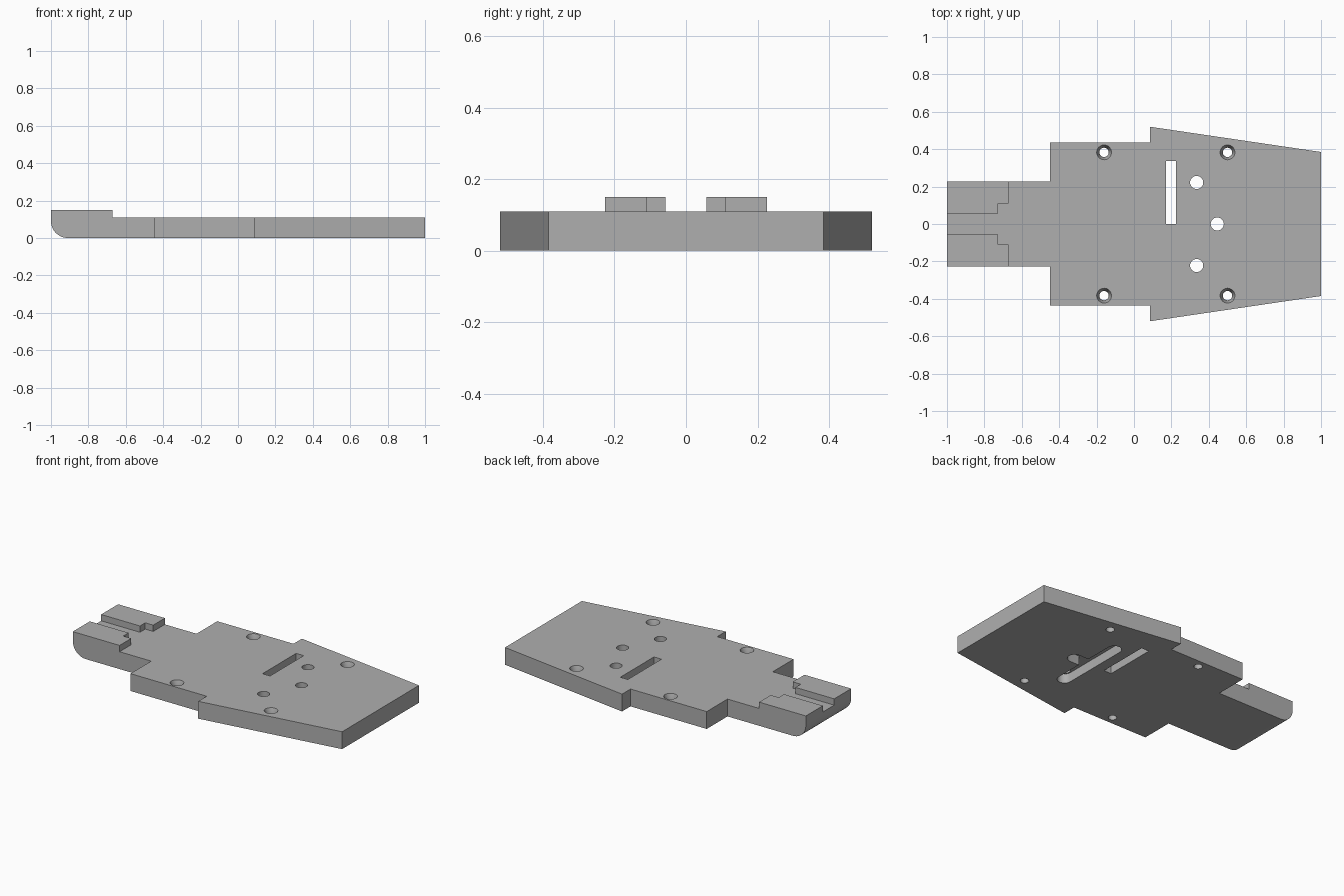
import bpy, bmesh, math

if "Cube" in bpy.data.objects:
    bpy.data.objects.remove(bpy.data.objects["Cube"], do_unlink=True)

TOP = 0.11

grey = bpy.data.materials.new("plain grey")
grey.use_nodes = True
colour = (0.43, 0.43, 0.43, 1)
grey.diffuse_color = colour
grey.node_tree.nodes["Principled BSDF"].inputs["Base Color"].default_value = colour


def add_object(name, bm):
    bmesh.ops.recalc_face_normals(bm, faces=bm.faces)
    mesh = bpy.data.meshes.new(name)
    bm.to_mesh(mesh)
    bm.free()
    mesh.materials.append(grey)
    obj = bpy.data.objects.new(name, mesh)
    bpy.context.collection.objects.link(obj)
    return obj


def prism(outline, z0, z1):
    """Extrude a closed outline upwards."""
    bm = bmesh.new()
    face = bm.faces.new([bm.verts.new((x, y, z0)) for x, y in outline])
    new = bmesh.ops.extrude_face_region(bm, geom=[face])["geom"]
    verts = [v for v in new if isinstance(v, bmesh.types.BMVert)]
    bmesh.ops.translate(bm, verts=verts, vec=(0, 0, z1 - z0))
    return bm


def stadium(a, b, r, n=14):
    """Outline of a round-ended slot from a to b."""
    angle = math.atan2(b[1] - a[1], b[0] - a[0])
    pts = []
    for centre, start in ((b, angle - math.pi / 2), (a, angle + math.pi / 2)):
        for i in range(n + 1):
            t = start + math.pi * i / n
            pts.append((centre[0] + r * math.cos(t), centre[1] + r * math.sin(t)))
    return pts


def cone(x, y, z0, z1, r0, r1):
    bm = bmesh.new()
    bmesh.ops.create_cone(bm, cap_ends=True, segments=32, radius1=r0, radius2=r1, depth=z1 - z0)
    bmesh.ops.translate(bm, verts=bm.verts, vec=(x, y, (z0 + z1) / 2))
    return bm


# Base plate: stepped tongue, middle and tapered end, mirrored across y
half = [(-1, 0.227), (-0.45, 0.227), (-0.45, 0.435), (0.085, 0.435), (0.085, 0.52), (1, 0.385)]
bm = prism([(x, -y) for x, y in half] + half[::-1], 0, TOP)
nose = [e for e in bm.edges if all(v.co.x < -0.99 and v.co.z < 0.01 for v in e.verts)]
bmesh.ops.bevel(bm, geom=nose, offset=0.09, segments=10, profile=0.5, affect='EDGES')
plate = add_object("base_plate", bm)

# Cutters: long slot, countersunk screw holes, plain holes, underside channel
cutters = [prism([(0.172, 0), (0.225, 0), (0.225, 0.337), (0.172, 0.337)], -0.1, 0.2)]
for x in (-0.16, 0.5):
    for y in (-0.383, 0.383):
        cutters.append(cone(x, y, -0.1, 0.2, 0.025, 0.025))
        cutters.append(cone(x, y, TOP - 0.04, TOP + 0.001, 0.025, 0.04))
cable_holes = [(0.335, -0.222), (0.335, 0.222), (0.445, 0)]
for x, y in cable_holes:
    cutters.append(cone(x, y, -0.1, 0.2, 0.035, 0.035))
cutters.append(prism(stadium(cable_holes[0], cable_holes[1], 0.043), -0.1, 0.06))
cutters.append(prism(stadium((0.335, 0), cable_holes[2], 0.043), -0.1, 0.06))

bpy.context.view_layer.objects.active = plate
for bm in cutters:
    cutter = add_object("cutter", bm)
    cutter.hide_render = True
    mod = plate.modifiers.new("cut", 'BOOLEAN')
    mod.operation = 'DIFFERENCE'
    mod.solver = 'EXACT'
    mod.object = cutter
    bpy.ops.object.modifier_apply(modifier=mod.name)
    bpy.data.objects.remove(cutter, do_unlink=True)

# Raised L-shaped rails on the tongue
rail = [(-1, 0.057), (-0.728, 0.057), (-0.728, 0.11), (-0.672, 0.11), (-0.672, 0.227), (-1, 0.227)]
for name, side in (("left_rail", -1), ("right_rail", 1)):
    add_object(name, prism([(x, side * y) for x, y in rail], TOP, 0.15))

# Smooth the round walls only
bpy.ops.object.select_all(action='DESELECT')
plate.select_set(True)
bpy.ops.object.shade_smooth_by_angle(angle=math.radians(30))
